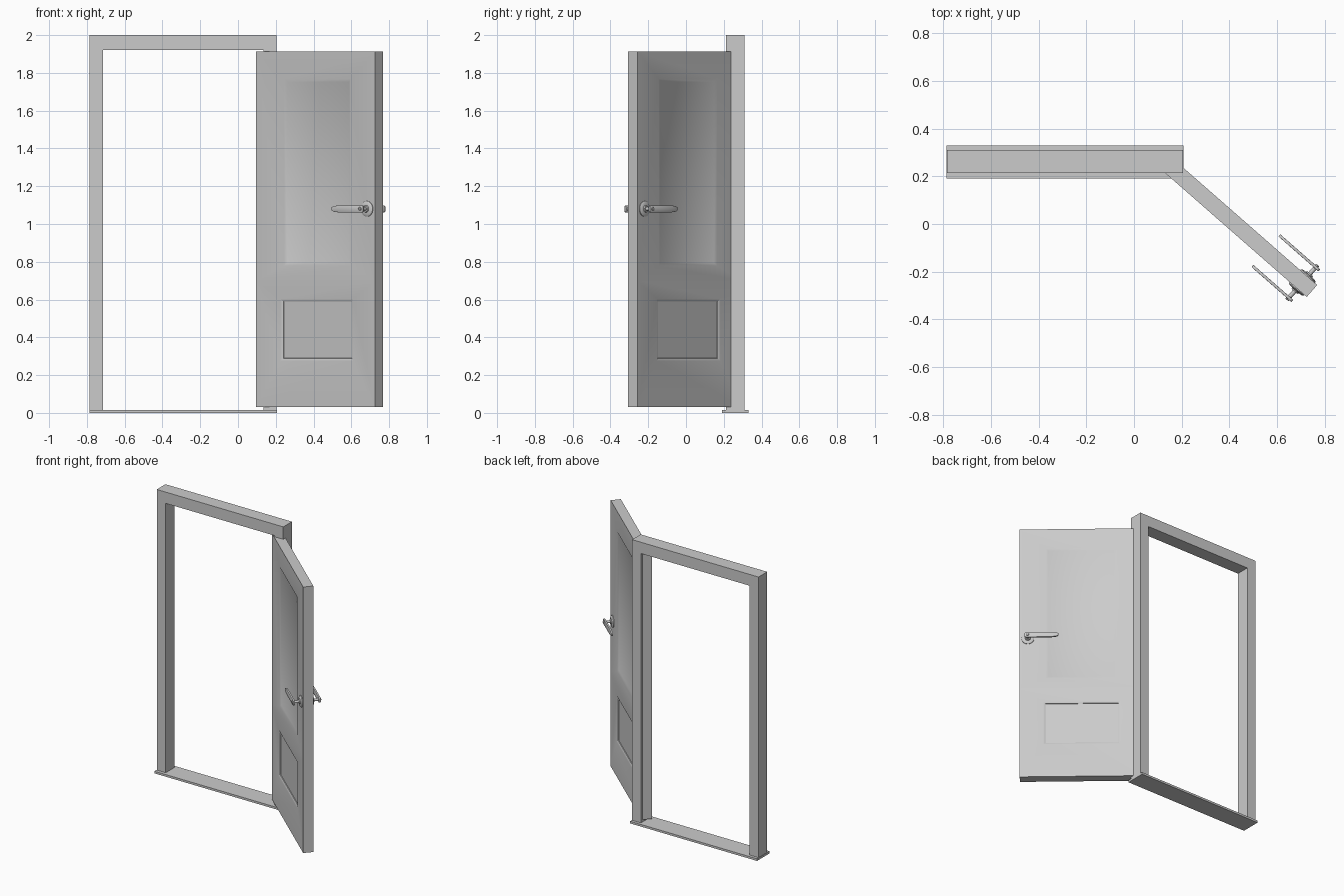
import bpy, bmesh, math
from mathutils import Matrix, Vector

if "Cube" in bpy.data.objects:
    bpy.data.objects.remove(bpy.data.objects["Cube"])

# Door frame of reference: front hinge corner, swung open
ANGLE = math.radians(-41.2)
SWING = Matrix.Translation((0.095, 0.245, 0)) @ Matrix.Rotation(ANGLE, 4, 'Z')
LEN, THICK, Z0, ZMID, Z1 = 0.837, 0.067, 0.03, 0.70, 1.912


def finish(bm, name, matrix=None, smooth=None):
    bmesh.ops.remove_doubles(bm, verts=bm.verts, dist=1e-5)
    bmesh.ops.recalc_face_normals(bm, faces=bm.faces)
    me = bpy.data.meshes.new(name)
    bm.to_mesh(me)
    bm.free()
    ob = bpy.data.objects.new(name, me)
    bpy.context.collection.objects.link(ob)
    if matrix:
        ob.matrix_world = matrix
    if smooth:
        bpy.ops.object.select_all(action='DESELECT')
        ob.select_set(True)
        bpy.context.view_layer.objects.active = ob
        bpy.ops.object.shade_smooth_by_angle(angle=math.radians(smooth))
    return ob


def prism(name, pts, y0, y1, matrix=None, bevel=0, smooth=None):
    """Extrude an x-z outline from y0 to y1."""
    bm = bmesh.new()
    face = bm.faces.new([bm.verts.new((x, y0, z)) for x, z in pts])
    ext = bmesh.ops.extrude_face_region(bm, geom=[face])['geom']
    vs = [v for v in ext if isinstance(v, bmesh.types.BMVert)]
    bmesh.ops.translate(bm, verts=vs, vec=(0, y1 - y0, 0))
    bmesh.ops.recalc_face_normals(bm, faces=bm.faces)
    if bevel:
        bmesh.ops.bevel(bm, geom=bm.edges[:], offset=bevel, segments=2,
                        profile=0.5, affect='EDGES')
    return finish(bm, name, matrix, smooth)


# Fixed frame: one continuous arch of two jambs and head
L, R, W = -0.785, 0.205, 0.07
prism("door_frame", [(L, 0.01), (L, 2), (R, 2), (R, 0.01), (R - W, 0.01),
                     (R - W, 1.92), (L + W, 1.92), (L + W, 0.01)], 0.213, 0.31)

# Sill
prism("sill", [(L - 0.002, 0), (R + 0.002, 0), (R + 0.002, 0.015),
               (L - 0.002, 0.015)], 0.19, 0.33)

# Door leaf: each side is two cells of nested rings stepping into a panel
bm = bmesh.new()


def rect(x0, x1, z0, z1, y):
    return [Vector((x0, y, z0)), Vector((x1, y, z0)),
            Vector((x1, y, z1)), Vector((x0, y, z1))]


def panel(z_range, x0, x1, z0, z1, steps, depth):
    rings = [(0, LEN, *z_range, 0)]
    rings += [(x0 + i, x1 - i, z0 + i, z1 - i, d) for i, d in steps]
    loops = [[bm.verts.new(p) for p in rect(*r[:4], depth(r[4]))] for r in rings]
    for a, b in zip(loops, loops[1:]):
        for i in range(4):
            j = (i + 1) % 4
            bm.faces.new((a[i], a[j], b[j], b[i]))
    bm.faces.new(loops[-1])


for depth in (lambda d: d, lambda d: THICK - d):
    panel((ZMID, Z1), 0.198, 0.665, 0.778, 1.768,
          [(0, 0), (0.016, 0.008)], depth)
    panel((Z0, ZMID), 0.172, 0.682, 0.275, 0.603,
          [(0, 0), (0.014, 0.007), (0.0145, 0.012)], depth)

# Leaf edges
for x in (0, LEN):
    for za, zb in ((Z0, ZMID), (ZMID, Z1)):
        bm.faces.new([bm.verts.new(p) for p in
                      ((x, 0, za), (x, THICK, za), (x, THICK, zb), (x, 0, zb))])
for z in (Z0, Z1):
    bm.faces.new([bm.verts.new(p) for p in
                  ((0, 0, z), (LEN, 0, z), (LEN, THICK, z), (0, THICK, z))])
finish(bm, "door_leaf", SWING, 30)

# Handles: everything is modelled outward along -y, then flipped for the back
HU, HZ = 0.783, 1.08
FRONT = SWING @ Matrix.Translation((HU, 0, HZ))
BACK = SWING @ Matrix.Translation((HU, THICK, HZ)) @ Matrix.Scale(-1, 4, (0, 1, 0))


def turned(name, profile, matrix):
    """Round part from (radius, distance-from-door) points."""
    bm = bmesh.new()
    vs = [bm.verts.new((r, -d, 0)) for r, d in profile]
    es = [bm.edges.new(p) for p in zip(vs, vs[1:])]
    bmesh.ops.spin(bm, geom=vs + es, cent=(0, 0, 0), axis=(0, 1, 0),
                   angle=math.tau, steps=24)
    bmesh.ops.transform(bm, matrix=matrix, verts=bm.verts)
    return finish(bm, name, None, 35)


LEVER = [(0.02, -0.013), (0.02, 0.013), (0.012, 0.019), (-0.15, 0.019),
         (-0.19, 0.014), (-0.203, 0.008), (-0.203, -0.006), (-0.19, -0.014),
         (-0.15, -0.019), (0.012, -0.019)]

for side, m in (("front", FRONT), ("back", BACK)):
    turned(side + "_rosette", [(0, -0.002), (0.041, -0.002), (0.041, 0.004),
                               (0.034, 0.009), (0.019, 0.010), (0.016, 0.016),
                               (0, 0.016)], m)
    turned(side + "_spindle", [(0, 0.01), (0.009, 0.01), (0.009, 0.062),
                               (0.007, 0.064), (0, 0.064)], m)
    s = 1 if side == "front" else -1
    base = 0 if side == "front" else THICK
    prism(side + "_lever", LEVER, base * 1 - s * 0.046, base - s * 0.058,
          SWING @ Matrix.Translation((HU, 0, HZ)), 0.002, 35)
